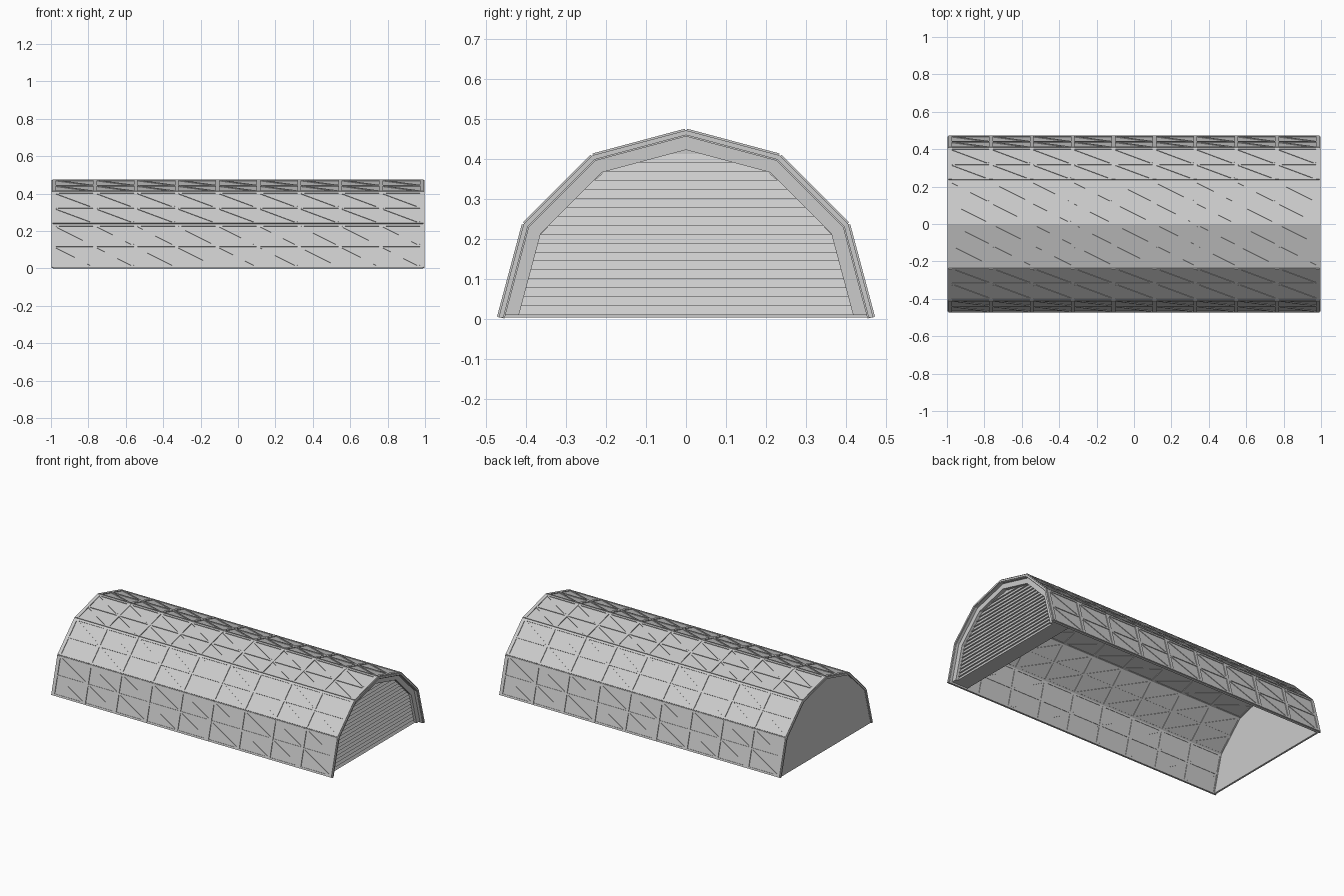
import bpy, bmesh
from math import cos, sin, pi
from mathutils import Vector

if "Cube" in bpy.data.objects:
    bpy.data.objects.remove(bpy.data.objects["Cube"])

R = 0.469          # radius of the half twelve-sided vault
BASE = 0.003


def arch(r, z0=BASE):
    """Half dodecagon in (y, z), from the front foot over to the back foot."""
    pts = [(-r * cos(i * pi / 6), r * sin(i * pi / 6) + BASE) for i in range(7)]
    # cut the feet at height z0, staying on the sloped side
    (y0, za), (y1, zb) = pts[0], pts[1]
    y = y0 + (y1 - y0) * (z0 - za) / (zb - za)
    pts[0], pts[-1] = (y, z0), (-y, z0)
    return pts


def finish(name, bm):
    bmesh.ops.recalc_face_normals(bm, faces=bm.faces)
    me = bpy.data.meshes.new(name)
    bm.to_mesh(me)
    bm.free()
    ob = bpy.data.objects.new(name, me)
    bpy.context.collection.objects.link(ob)
    return ob


def band(name, outer, inner, xa, xb):
    """Open arch strip between two profiles, extruded along x."""
    bm = bmesh.new()
    rows = [[bm.verts.new((x, *p)) for p in prof]
            for x, prof in ((xa, outer), (xb, outer), (xb, inner), (xa, inner))]
    for k in range(4):
        a, b = rows[k], rows[(k + 1) % 4]
        for i in range(len(a) - 1):
            bm.faces.new((a[i], a[i + 1], b[i + 1], b[i]))
    for i in (0, -1):
        bm.faces.new([r[i] for r in rows])
    return finish(name, bm)


def slab(name, prof, xa, xb):
    """Closed arch-shaped wall."""
    bm = bmesh.new()
    face = bm.faces.new([bm.verts.new((xa, *p)) for p in prof])
    ext = bmesh.ops.extrude_face_region(bm, geom=[face], use_keep_orig=True)
    vs = [v for v in ext["geom"] if isinstance(v, bmesh.types.BMVert)]
    bmesh.ops.translate(bm, verts=vs, vec=(xb - xa, 0, 0))
    return finish(name, bm)


def bar(bm, a, b, n, w, up=0.0045, down=0.015):
    """Flat bar from a to b lying on a facet with normal n."""
    side = (b - a).cross(n).normalized() * (w / 2)
    vs = [bm.verts.new(p + s * side + h * n)
          for p in (a, b) for s, h in ((-1, -down), (1, -down), (1, up), (-1, up))]
    for f in ((0, 1, 2, 3), (4, 5, 6, 7), (0, 1, 5, 4), (1, 2, 6, 5), (2, 3, 7, 6), (3, 0, 4, 7)):
        bm.faces.new([vs[i] for i in f])


# vault shell and closed end wall
band("vault_shell", arch(R), arch(R - 0.012), -0.998, 0.998)
slab("rear_wall", arch(R - 0.006), -0.992, -0.98)

# lattice of bars on every facet
pts = arch(R)
X0, STEP, N = -0.983, 1.966 / 9, 9
arches, rails, braces = bmesh.new(), bmesh.new(), bmesh.new()
for (ya, za), (yb, zb) in zip(pts, pts[1:]):
    p, q = Vector((0, ya, za)), Vector((0, yb, zb))
    n = Vector((1, 0, 0)).cross(q - p).normalized()
    if n.dot(p + q) < 0:
        n = -n

    def on(x, s):
        return p.lerp(q, s) + Vector((x, 0, 0))

    for i in range(N + 1):
        bar(arches, on(X0 + i * STEP, 0.01), on(X0 + i * STEP, 0.99), n, 0.02)
    for s in (0.03, 0.5, 0.97):
        bar(rails, on(-0.99, s), on(0.99, s), n, 0.011, up=0.004)
    for i in range(N):
        x = X0 + i * STEP
        for s in (0.05, 0.53):
            bar(braces, on(x + 0.012, s + 0.42), on(x + STEP - 0.012, s), n, 0.011, up=0.0035)
finish("arch_ribs", arches)
finish("long_rails", rails)
finish("diagonal_braces", braces)

# door surround and slatted door in the right end
DZ = 0.01
band("door_frame", arch(R - 0.011, DZ), arch(0.42, DZ), 0.86, 0.975)
slab("door_panel", arch(0.422, DZ), 0.86, 0.95)


def half_width(z):
    prof = arch(0.42, BASE)
    for (y0, z0), (y1, z1) in zip(prof[:3] + [prof[3]], prof[1:4]):
        if z0 <= z <= z1:
            return -(y0 + (y1 - y0) * (z - z0) / (z1 - z0))
    return 0.0


slats = bmesh.new()
pitch = 0.0224
for i in range(18):
    za = DZ + i * pitch
    zb = za + pitch
    rows = []
    for z, x in ((za, 0.949), (za, 0.962), (zb, 0.952), (zb, 0.949)):
        w = half_width(z)
        rows.append([slats.verts.new((x, s * w, z)) for s in (-1, 1)])
    for k in range(4):
        a, b = rows[k], rows[(k + 1) % 4]
        slats.faces.new((a[0], a[1], b[1], b[0]))
    for e in (0, 1):
        slats.faces.new([r[e] for r in rows])
finish("door_slats", slats)
